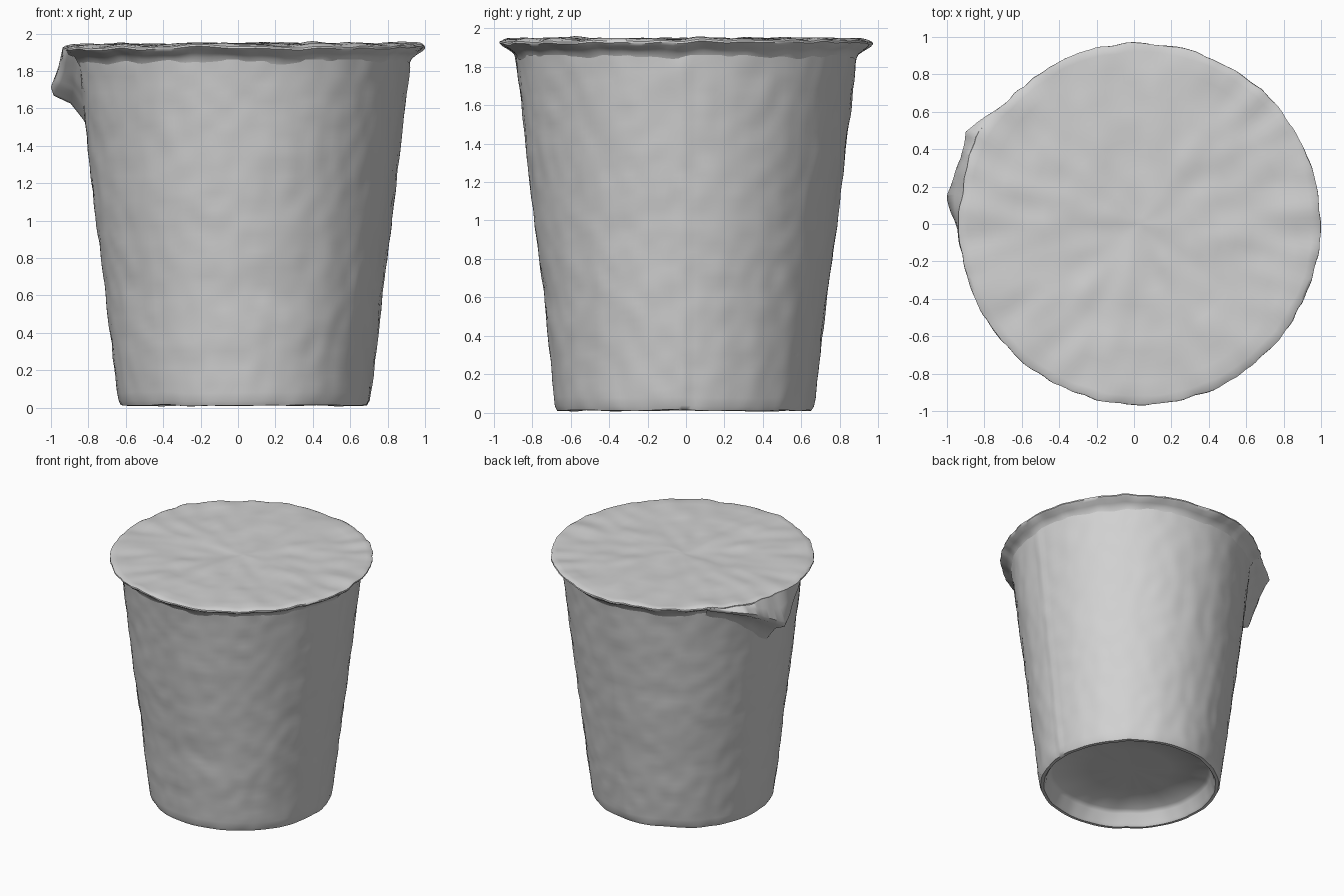
import bpy, bmesh, math
from mathutils import Vector, noise

if "Cube" in bpy.data.objects:
    bpy.data.objects.remove(bpy.data.objects["Cube"])

SIDES = 180
CX, CY = 0.03, 0.0

grey = bpy.data.materials.new("plain grey")
grey.use_nodes = True
grey.diffuse_color = (0.64, 0.64, 0.64, 1)
grey.node_tree.nodes["Principled BSDF"].inputs["Base Color"].default_value = (0.64, 0.64, 0.64, 1)


def bump(a, r, z, scale, amount):
    """Smooth unevenness at a point on the surface."""
    return amount * noise.noise(Vector((r * math.cos(a), r * math.sin(a), z)) * scale)


def wall_radius(z):
    return 0.668 + 0.119 * z


def finish(name, bm, angle):
    bmesh.ops.recalc_face_normals(bm, faces=bm.faces)
    mesh = bpy.data.meshes.new(name)
    bm.to_mesh(mesh)
    bm.free()
    mesh.materials.append(grey)
    ob = bpy.data.objects.new(name, mesh)
    bpy.context.collection.objects.link(ob)
    bpy.ops.object.select_all(action='DESELECT')
    ob.select_set(True)
    bpy.context.view_layer.objects.active = ob
    bpy.ops.object.shade_smooth_by_angle(angle=math.radians(angle))
    return ob


def skin(bm, rows, closed):
    """Join rows of vertices with quads."""
    for low, high in zip(rows, rows[1:]):
        n = len(low)
        for i in range(n if closed else n - 1):
            j = (i + 1) % n
            bm.faces.new((low[i], low[j], high[j], high[i]))


def lathe(name, profile, shape, cap, angle):
    """Spin a profile; shape(a, r, z) returns the uneven r and z."""
    bm = bmesh.new()
    rows = []
    for r, z in profile:
        row = []
        for i in range(SIDES):
            a = 2 * math.pi * i / SIDES
            rr, zz = shape(a, r, z)
            row.append(bm.verts.new((CX + rr * math.cos(a), CY + rr * math.sin(a), zz)))
        rows.append(row)
    skin(bm, rows, True)
    centre = bm.verts.new((CX, CY, shape(0, 0, profile[cap][1])[1]))
    for i in range(SIDES):
        bm.faces.new((rows[cap][i], rows[cap][(i + 1) % SIDES], centre))
    return finish(name, bm, angle)


# Tapered cup with a recessed base and a vertical seam on its left side
def cup_shape(a, r, z):
    rr = r + bump(a, r, z, 2.2, 0.006) + bump(a, r, z, 10, 0.006)
    rr += (0.005 * math.cos(a) - 0.01 * math.sin(a)) * max(0, 1 - z)
    if 0.03 < z < 1.86 and r > 0.66:
        turn = math.degrees((a + math.pi) % (2 * math.pi) - math.pi)
        rr += 0.009 * math.exp(-((turn + 1) / 1.3) ** 2)
        # shallow dent low on the front
        front = (math.degrees(a) - 278) / 22
        rr -= 0.012 * math.exp(-front ** 2 - ((z - 0.62) / 0.11) ** 2)
    zz = z + bump(a, r, z, 5, 0.008) if z < 0.2 else z
    return rr, max(zz, 0)


cup_profile = [(0.3, 0.14), (0.575, 0.132), (0.6, 0.105), (0.622, 0.03),
               (0.636, 0.01), (0.66, 0.012), (0.671, 0.035)]
cup_profile += [(wall_radius(z), z) for z in (0.08 + 1.78 * i / 40 for i in range(41))]
lathe("cup", cup_profile, cup_shape, 0, 50)


# Foil lid with a thin flared lip
def lid_shape(a, r, z):
    edge = min(1, max(0, (r - 0.85) / 0.1))
    rr = r + edge * (bump(a, r, 0, 4, 0.006) + bump(a, r, z, 12, 0.012))
    rr += edge * 0.025 * math.exp(-((math.degrees(a) - 152) / 9) ** 2)
    wave = bump(a, r, 0, 2.5, 0.012) + bump(a, r, 0, 7, 0.014)
    return rr, z + wave + 0.004 * r * math.cos(a)


lid_profile = [(0.886, 1.845), (0.898, 1.87), (0.922, 1.888), (0.953, 1.907),
               (0.967, 1.92), (0.966, 1.93), (0.95, 1.938)]
lid_profile += [(0.92 - 0.08 * i, 1.942) for i in range(12)]
lathe("foil_lid", lid_profile, lid_shape, -1, 45)

# Pull tab folded down against the right side of the cup
# angle, outer radius, outer height, height where it meets the wall
TAB = [(136, 0.955, 1.915, 1.87), (146, 1.005, 1.9, 1.82), (152, 1.055, 1.885, 1.77),
       (160, 1.02, 1.82, 1.68), (166, 1.025, 1.76, 1.6), (172, 1.043, 1.71, 1.54),
       (179, 0.99, 1.76, 1.64), (190, 0.955, 1.9, 1.85)]


def tab_at(deg):
    for p, q in zip(TAB, TAB[1:]):
        if deg <= q[0]:
            t = (deg - p[0]) / (q[0] - p[0])
            return [u + (v - u) * t for u, v in zip(p[1:], q[1:])]


bm = bmesh.new()
columns = []
for deg in range(136, 191):
    a = math.radians(deg)
    out, height, low = tab_at(deg)
    rim, top = lid_shape(a, 0.966, 1.928)
    wall = wall_radius(low)
    path = [(rim - 0.03, top), (rim, top - 0.004),
            ((rim + out) / 2 + 0.004, (top + height) / 2), (out, height),
            (out * 0.9 + wall * 0.1, height * 0.75 + low * 0.25),
            (out * 0.4 + wall * 0.6, height * 0.5 + low * 0.5),
            (wall + 0.012, low), (wall - 0.02, low - 0.06)]
    column = []
    for k, (r, z) in enumerate(path):
        crease = bump(a, r, z, 8, 0.012) if 1 < k < 7 else 0
        x = max(-1.0, CX + (r + crease) * math.cos(a))
        column.append(bm.verts.new((x, CY + (r + crease) * math.sin(a), z)))
    columns.append(column)
skin(bm, columns, False)
finish("pull_tab", bm, 50)
